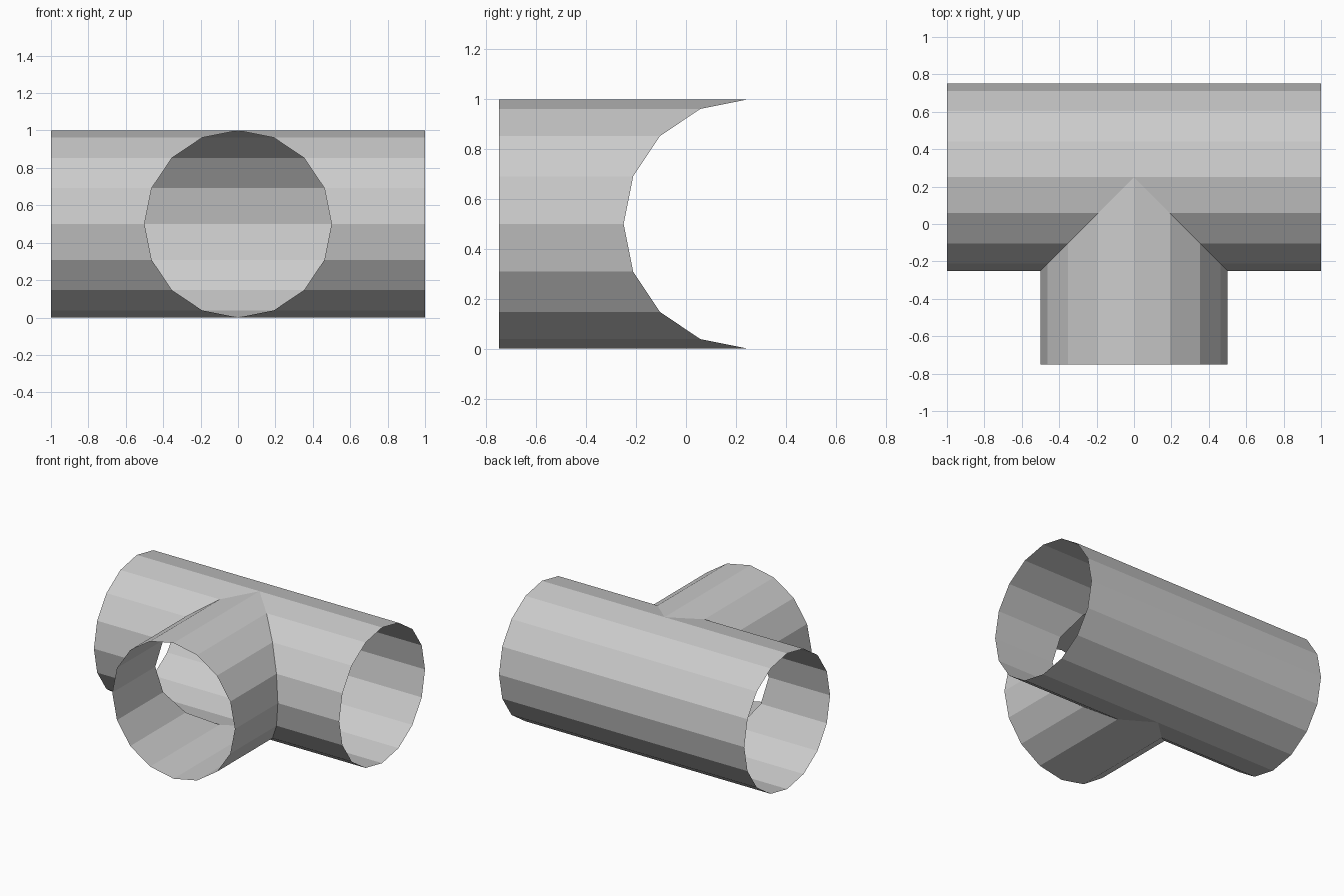
import bpy, bmesh
from math import cos, sin, pi

if "Cube" in bpy.data.objects:
    bpy.data.objects.remove(bpy.data.objects["Cube"])

SIDES, R = 16, 0.5
AXIS_Y = 0.25          # centre line of the main run
bm = bmesh.new()


def strips(ring_a, ring_b, closed):
    """Join two open rings of vertices with quads."""
    n = len(ring_a)
    for i in range(n if closed else n - 1):
        j = (i + 1) % n
        bm.faces.new((ring_a[i], ring_a[j], ring_b[j], ring_b[i]))


# Cross-section starts at the bottom: d = sideways offset, z = height
section = [(R * cos(2 * pi * k / SIDES - pi / 2), R + R * sin(2 * pi * k / SIDES - pi / 2))
           for k in range(SIDES)]

# Right half of main run: front half is mitred where the branch meets it
end = [bm.verts.new((1, AXIS_Y - d, z)) for d, z in section]
inner = [bm.verts.new((max(d, 0), AXIS_Y - d, z)) for d, z in section]
strips(end, inner, True)

# Right half of the branch, sharing the mitre vertices
half = SIDES // 2 + 1
mouth = [bm.verts.new((max(d, 0), -0.75, z)) for d, z in section[:half]]
strips(inner[:half], mouth, False)
for v in bm.verts:
    if abs(v.co.x) < 1e-5:
        v.co.x = 0

mesh = bpy.data.meshes.new("tee_pipe")
bm.to_mesh(mesh)
bm.free()
pipe = bpy.data.objects.new("tee_pipe", mesh)
bpy.context.collection.objects.link(pipe)

# Mirror to the left arm, welding the seam
mirror = pipe.modifiers.new("mirror", 'MIRROR')
mirror.use_axis[0] = True
mirror.use_mirror_merge = True
mirror.merge_threshold = 0.0001
